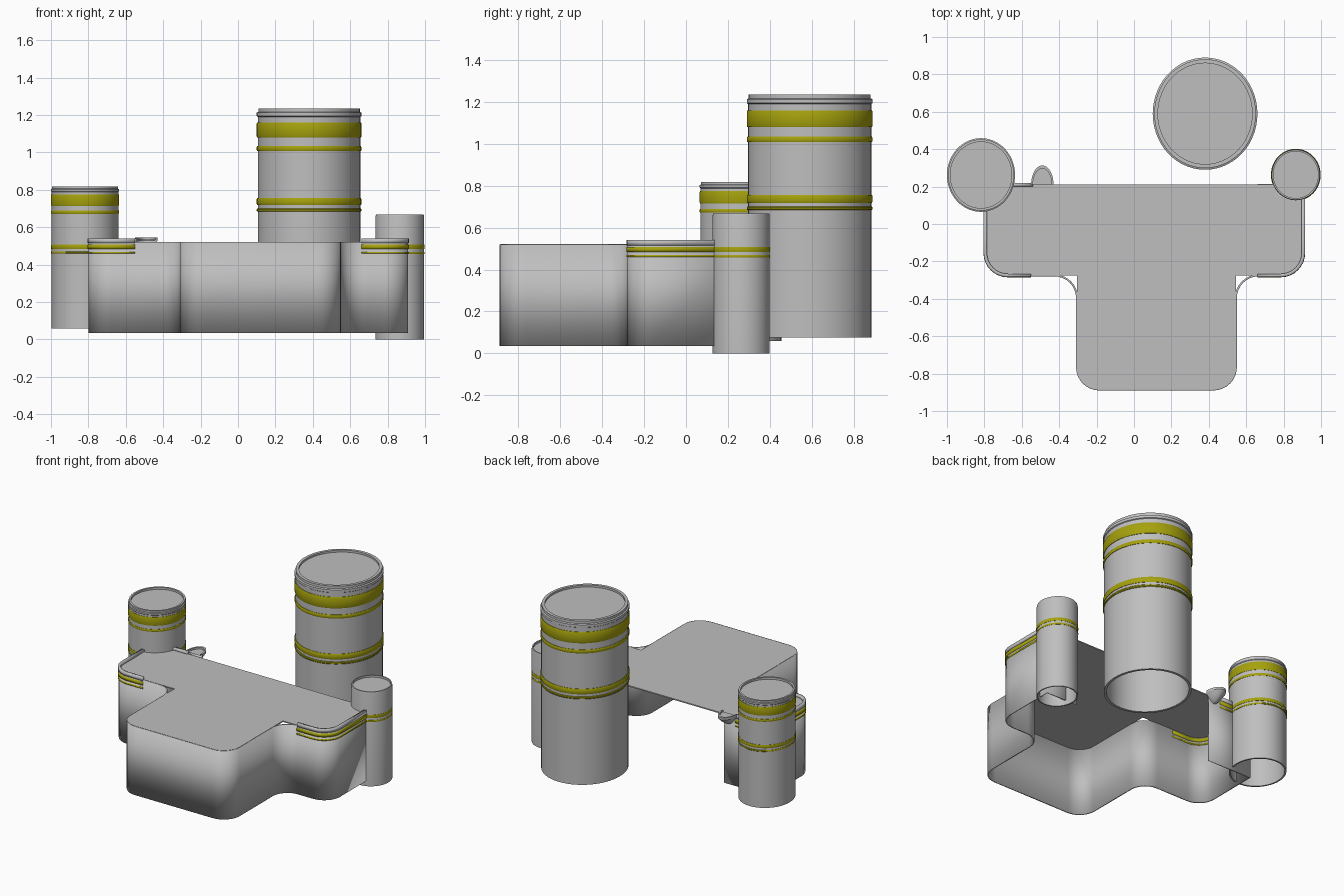
import bpy
import bmesh
from math import pi, cos, sin, radians
from mathutils import Vector

cube = bpy.data.objects.get("Cube")
if cube:
    bpy.data.objects.remove(cube, do_unlink=True)


def material(name, rgb):
    m = bpy.data.materials.new(name)
    m.use_nodes = True
    m.diffuse_color = (*rgb, 1)
    m.node_tree.nodes["Principled BSDF"].inputs["Base Color"].default_value = (*rgb, 1)
    return m


GREY = material("concrete grey", (0.52, 0.52, 0.52))
YELLOW = material("olive yellow", (0.38, 0.36, 0.004))


def finish(bm, name, mat, loc=(0, 0, 0)):
    bmesh.ops.remove_doubles(bm, verts=bm.verts, dist=0.0001)
    bmesh.ops.recalc_face_normals(bm, faces=bm.faces)
    mesh = bpy.data.meshes.new(name)
    bm.to_mesh(mesh)
    bm.free()
    mesh.materials.append(mat)
    mesh.shade_smooth()
    mesh.set_sharp_from_angle(angle=radians(30))
    obj = bpy.data.objects.new(name, mesh)
    obj.location = loc
    bpy.context.collection.objects.link(obj)
    return obj


def lathe(name, profile, loc, rx, ry, mat, sweep=2 * pi, steps=56):
    """Turn (radius, height) points into an elliptical solid."""
    bm = bmesh.new()
    rows = []
    for i in range(steps + 1):
        a = sweep * i / steps
        rows.append([bm.verts.new((r * rx * cos(a), r * ry * sin(a), z)) for r, z in profile])
    n = len(profile)
    for a, b in zip(rows, rows[1:]):
        for j in range(n):
            k = (j + 1) % n
            if profile[j][0] or profile[k][0]:
                bm.faces.new((a[j], b[j], b[k], a[k]))
    return finish(bm, name, mat, (*loc, 0))


def rounded(points, steps=8):
    """Polyline of (x, y, corner radius) with right-angle corners filleted."""
    out = []
    for i, (x, y, r) in enumerate(points):
        p = Vector((x, y))
        if not r:
            out.append(p)
            continue
        a = p + (Vector(points[i - 1][:2]) - p).normalized() * r
        b = p + (Vector(points[(i + 1) % len(points)][:2]) - p).normalized() * r
        centre = a + b - p
        for s in range(steps + 1):
            t = pi / 2 * s / steps
            out.append(centre + (a - centre) * cos(t) + (b - centre) * sin(t))
    return out


def ribbon(name, points, z0, z1, thickness, mat):
    """Upright strip that follows a path."""
    bm = bmesh.new()
    pairs = [(bm.verts.new((*p, z0)), bm.verts.new((*p, z1))) for p in rounded(points)]
    for (a, b), (c, d) in zip(pairs, pairs[1:]):
        bm.faces.new((a, c, d, b))
    obj = finish(bm, name, mat)
    mod = obj.modifiers.new("thickness", "SOLIDIFY")
    mod.thickness = thickness
    mod.offset = 0
    return obj


# Main building: outer wall with an open back and floor
L, R, BACK, MID, FRONT = -0.795, 0.905, 0.21, -0.275, -0.885
NL, NR, C = -0.305, 0.545, 0.12
ribbon("outer_wall", [
    (-0.45, BACK, 0), (L, BACK, 0), (L, MID, C), (NL, MID, C), (NL, FRONT, C),
    (NR, FRONT, C), (NR, MID, C), (R, MID, C), (R, BACK, 0), (0.66, BACK, 0),
], 0.035, 0.52, 0.01, GREY)

# Flat roof with square inner corners
bm = bmesh.new()
outline = rounded([
    (L, BACK, 0), (L, MID, C), (NL, MID, 0), (NL, FRONT, C),
    (NR, FRONT, C), (NR, MID, 0), (R, MID, C), (R, BACK, 0),
])
top = bm.faces.new([bm.verts.new((*p, 0.522)) for p in outline])
ext = bmesh.ops.extrude_face_region(bm, geom=[top])
for v in ext["geom"]:
    if isinstance(v, bmesh.types.BMVert):
        v.co.z -= 0.008
finish(bm, "roof", GREY)

# Parapets and yellow stripes round the outer corners
corners = {
    "right": [(-0.55, MID, 0), (L, MID, C), (L, 0.15, 0)],
    "left": [(0.66, MID, 0), (R, MID, C), (R, 0.17, 0)],
    "back": [(-0.7, BACK, 0), (-0.54, BACK, 0)],
}
for side, path in corners.items():
    ribbon(side + "_parapet", path, 0.515, 0.54, 0.018, GREY)
    ribbon(side + "_wide_stripe", path, 0.484, 0.507, 0.02, YELLOW)
    ribbon(side + "_thin_stripe", path, 0.459, 0.469, 0.02, YELLOW)


# Hollow towers, each with a recessed lid and raised yellow bands
def tower(name, loc, rx, ry, z0, z1, bands, collar=True):
    lid = z1 - 0.014
    profile = [(0, lid - 0.02), (0.92, lid - 0.02), (0.92, z0), (0.98, z0)]
    if collar:
        h = z1 - z0
        s = 0.045 if h > 1 else 0.03
        profile += [(0.98, z1 - s), (1, z1 - s + 0.004), (1, z1 - s * 0.5),
                    (0.97, z1 - s * 0.4), (0.97, z1)]
    else:
        profile += [(0.98, z1 - 0.012), (0.96, z1)]
    profile += [(0.9, z1), (0.9, lid), (0, lid)]
    lathe(name, profile, loc, rx, ry, GREY)
    for i, (a, b) in enumerate(bands):
        e = min(0.006, (b - a) / 4)
        ring = [(0.96, a), (0.99, a), (1, a + e), (1, b - e), (0.99, b), (0.96, b)]
        lathe(f"{name}_band_{i + 1}", ring, loc, rx, ry, YELLOW)


tower("tall_tower", (0.38, 0.59), 0.28, 0.3, 0.075, 1.235,
      [(1.08, 1.16), (1.008, 1.034), (0.718, 0.756), (0.684, 0.7)])
tower("right_tower", (-0.818, 0.262), 0.182, 0.197, 0.06, 0.818,
      [(0.715, 0.775), (0.672, 0.689), (0.484, 0.507), (0.459, 0.47)])
tower("left_tower", (0.865, 0.263), 0.133, 0.139, 0, 0.668,
      [(0.484, 0.507), (0.457, 0.469)], collar=False)

# Small bowl-shaped balcony on the back edge
lathe("balcony", [(0, 0.465), (0.35, 0.475), (0.75, 0.505), (1, 0.53), (1, 0.546),
                  (0.84, 0.546), (0.84, 0.534), (0, 0.534)],
      (-0.49, BACK), 0.06, 0.103, GREY, sweep=pi, steps=20)
